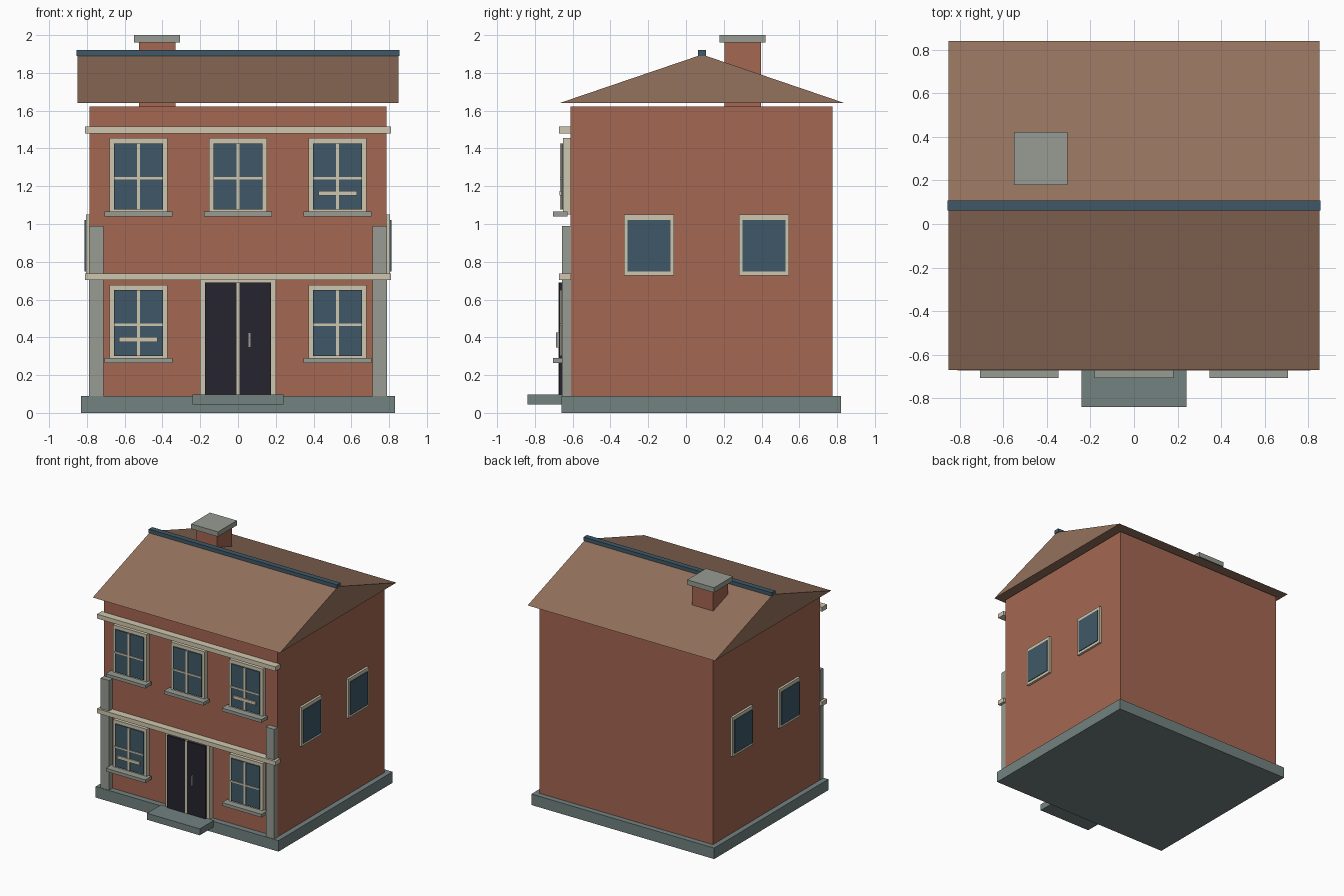
import bpy, bmesh

if "Cube" in bpy.data.objects:
    bpy.data.objects.remove(bpy.data.objects["Cube"])


def material(name, rgb):
    m = bpy.data.materials.new(name)
    lin = [((c / 255 + 0.055) / 1.055) ** 2.4 for c in rgb]
    m.diffuse_color = (*lin, 1)
    m.use_nodes = True
    m.node_tree.nodes["Principled BSDF"].inputs["Base Color"].default_value = m.diffuse_color
    return m


BRICK = material("brick", (164, 103, 82))
ROOF = material("roof_brown", (148, 113, 93))
BASE = material("dark_stone", (114, 130, 128))
STONE = material("grey_stone", (151, 156, 147))
CREAM = material("cream_trim", (207, 198, 174))
BLUE = material("slate_blue", (63, 89, 103))
DOOR = material("door_black", (38, 36, 47))


def finish(name, bm, mat):
    bmesh.ops.recalc_face_normals(bm, faces=bm.faces)
    me = bpy.data.meshes.new(name)
    bm.to_mesh(me)
    bm.free()
    me.materials.append(mat)
    ob = bpy.data.objects.new(name, me)
    bpy.context.collection.objects.link(ob)
    return ob


def box(name, x, y, z, mat):
    """Box from (min, max) ranges on each axis."""
    bm = bmesh.new()
    bmesh.ops.create_cube(bm, size=1)
    for v in bm.verts:
        v.co = [r[0] if c < 0 else r[1] for c, r in zip(v.co, (x, y, z))]
    return finish(name, bm, mat)


def around(c, half):
    return (c - half, c + half)


# Foundation, walls and front step
box("foundation", (-0.83, 0.83), (-0.66, 0.82), (0, 0.09), BASE)
box("walls", (-0.787, 0.787), (-0.612, 0.775), (0.09, 1.622), BRICK)
box("front_step", (-0.24, 0.24), (-0.838, -0.655), (0.044, 0.097), BASE)

# Gable roof: triangular profile extruded along x
bm = bmesh.new()
profile = [(-0.67, 1.64), (0.84, 1.64), (0.085, 1.897)]
face = bm.faces.new([bm.verts.new((-0.85, y, z)) for y, z in profile])
ext = bmesh.ops.extrude_face_region(bm, geom=[face])
bmesh.ops.translate(bm, vec=(1.7, 0, 0),
                    verts=[g for g in ext["geom"] if isinstance(g, bmesh.types.BMVert)])
finish("roof", bm, ROOF)
box("roof_ridge", (-0.855, 0.855), around(0.085, 0.022), (1.89, 1.92), BLUE)

# Chimney
box("chimney", around(-0.428, 0.096), around(0.3, 0.096), (1.5, 1.96), BRICK)
box("chimney_cap", around(-0.428, 0.122), around(0.3, 0.122), (1.96, 2.0), STONE)

# Horizontal trim bands on the front
for name, z in (("lower_band", 0.721), ("upper_band", 1.497)):
    box(name, (-0.81, 0.81), (-0.672, -0.608), around(z, 0.018), CREAM)

# Corner pilasters
for s, side in ((-1, "left"), (1, "right")):
    xs = sorted((s * 0.712, s * 0.788))
    box(side + "_pilaster", xs, (-0.656, -0.61), (0.09, 0.99), STONE)


def front_window(name, x, z):
    box(name + "_frame", around(x, 0.153), (-0.65, -0.61), around(z, 0.202), CREAM)
    box(name + "_glass", around(x, 0.129), (-0.659, -0.65), around(z, 0.174), BLUE)
    box(name + "_mullion", around(x, 0.009), (-0.666, -0.657), around(z, 0.174), CREAM)
    box(name + "_crossbar", around(x, 0.129), (-0.666, -0.657), around(z - 0.01, 0.006), CREAM)
    box(name + "_sill", around(x, 0.18), (-0.705, -0.627), around(z - 0.198, 0.013), STONE)


# Front windows, two of them with a small extra rail
for x, side in ((-0.527, "left"), (0, "middle"), (0.527, "right")):
    front_window("upper_" + side + "_window", x, 1.252)
    if x:
        front_window("lower_" + side + "_window", x, 0.476)
for name, x, z in (("upper_rail", 0.527, 1.163), ("lower_rail", -0.527, 0.388)):
    box(name, around(x, 0.102), (-0.669, -0.658), around(z, 0.013), CREAM)

# Double door
box("door_frame", (-0.2, 0.2), (-0.656, -0.61), (0.09, 0.703), CREAM)
for s, side in ((-1, "left"), (1, "right")):
    xs = sorted((s * 0.009, s * 0.175))
    box(side + "_door", xs, (-0.672, -0.65), (0.097, 0.69), DOOR)
box("door_centre_strip", (-0.009, 0.009), (-0.676, -0.65), (0.097, 0.69), CREAM)
box("door_handle", around(0.061, 0.007), (-0.687, -0.67), (0.345, 0.425), STONE)

# Side windows on both flanks
for s, side in ((-1, "left"), (1, "right")):
    for y, end in ((-0.196, "front"), (0.413, "back")):
        name = f"{side}_{end}_window"
        box(name + "_frame", sorted((s * 0.78, s * 0.806)), around(y, 0.133), around(0.888, 0.161), CREAM)
        box(name + "_glass", sorted((s * 0.803, s * 0.812)), around(y, 0.113), around(0.885, 0.136), BLUE)
